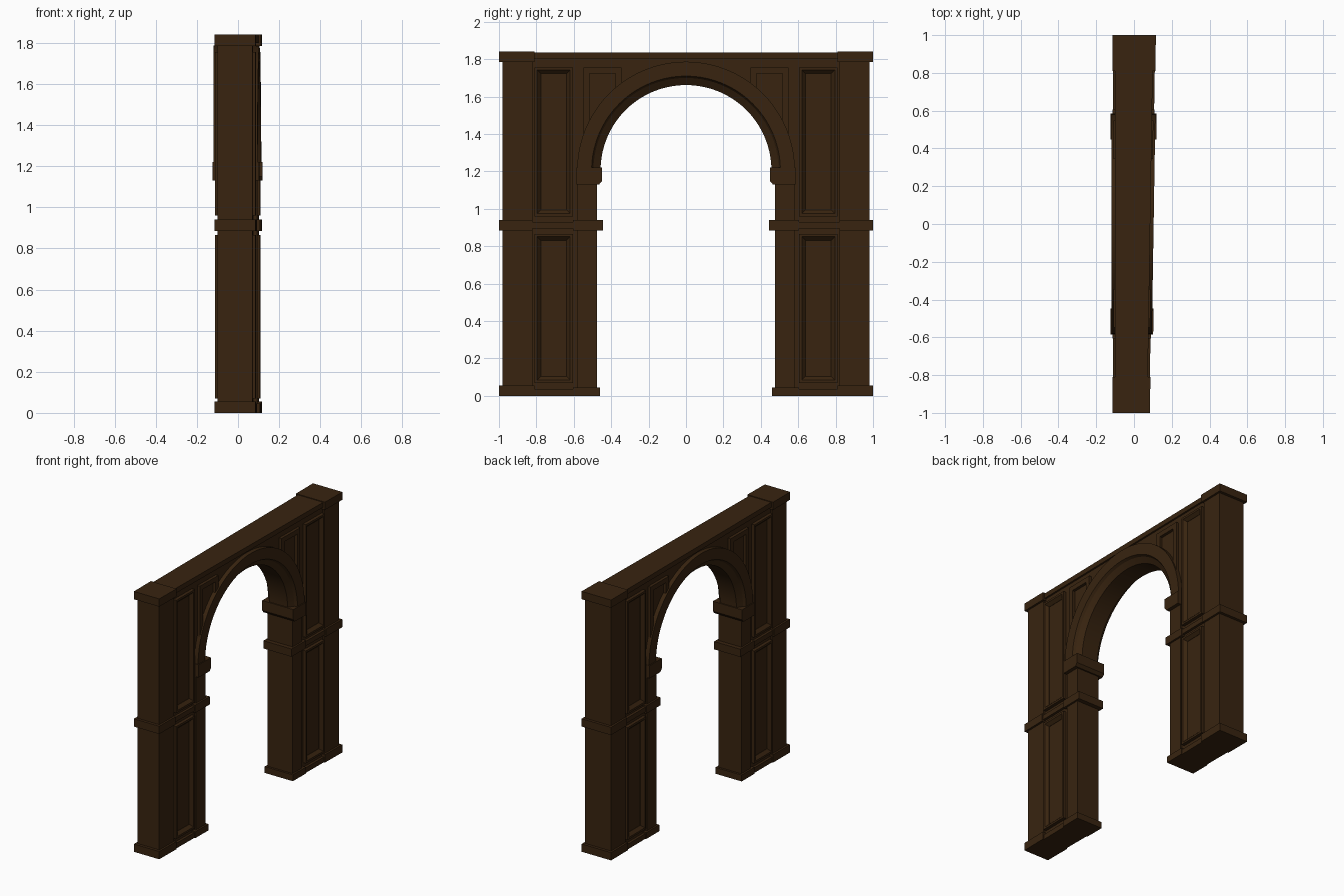
import bpy, bmesh, math

if "Cube" in bpy.data.objects:
    bpy.data.objects.remove(bpy.data.objects["Cube"])

wood = bpy.data.materials.new("dark brown wood")
wood.diffuse_color = (0.040, 0.0175, 0.005, 1)
wood.use_nodes = True
wood.node_tree.nodes["Principled BSDF"].inputs["Base Color"].default_value = wood.diffuse_color
ZC = 1.205  # arch centre height


def taper(x, y):
    # the +x face is slightly skewed along the width
    return x - 0.014 + 0.016 * y if x > 0.03 else x


def finish(name, bm, smooth=False):
    bmesh.ops.recalc_face_normals(bm, faces=bm.faces)
    me = bpy.data.meshes.new(name)
    bm.to_mesh(me)
    bm.free()
    me.materials.append(wood)
    ob = bpy.data.objects.new(name, me)
    bpy.context.collection.objects.link(ob)
    if smooth:
        bpy.ops.object.select_all(action='DESELECT')
        ob.select_set(True)
        bpy.context.view_layer.objects.active = ob
        bpy.ops.object.shade_smooth_by_angle(angle=math.radians(25))
    return ob


def prism(name, pts, x0, x1):
    # extrude a (y, z) outline through the depth
    bm = bmesh.new()
    a, b = [[bm.verts.new((taper(x, y), y, z)) for y, z in pts] for x in (x0, x1)]
    bm.faces.new(a)
    bm.faces.new(b)
    for i in range(len(pts)):
        j = (i + 1) % len(pts)
        bm.faces.new((a[i], a[j], b[j], b[i]))
    return finish(name, bm)


def box(name, s, y0, y1, z0, z1, h):
    prism(name, [(s * y0, z0), (s * y1, z0), (s * y1, z1), (s * y0, z1)], -h, h)


def frame(name, s, sx, y0, y1, z0, z1):
    # raised panel moulding: flat rim, then a slope into the recessed field
    bm = bmesh.new()
    rings = []
    for inset, x in ((0, 0.08), (0, 0.111), (0.014, 0.111), (0.034, 0.09), (0.034, 0.08)):
        cs = [(y0 + inset, z0 + inset), (y1 - inset, z0 + inset),
              (y1 - inset, z1 - inset), (y0 + inset, z1 - inset)]
        rings.append([bm.verts.new((taper(sx * x, s * y), s * y, z)) for y, z in cs])
    for k in range(5):
        p, q = rings[k], rings[(k + 1) % 5]
        for i in range(4):
            j = (i + 1) % 4
            bm.faces.new((p[i], p[j], q[j], q[i]))
    finish(name, bm)


# wall body with arched opening
arc = [(0.52 * math.cos(math.pi * i / 32), ZC + 0.52 * math.sin(math.pi * i / 32)) for i in range(33)]
prism("wall_body", [(0.9, 0.005), (0.9, 1.81), (-0.9, 1.81), (-0.9, 0.005), (-0.52, 0.005)]
      + arc[::-1] + [(0.52, 0.005)], -0.088, 0.088)
box("top_rail", 1, -0.85, 0.85, 1.80, 1.835, 0.1)

# arch moulding swept over a half circle
prof = [(.582, -.118), (.505, -.118), (.495, -.1), (.457, -.075),
        (.457, .075), (.495, .1), (.505, .118), (.582, .118)]
bm = bmesh.new()
N = 40
rows = []
for i in range(N + 1):
    t = math.pi * i / N
    rows.append([bm.verts.new((taper(x, r * math.cos(t)), r * math.cos(t), ZC + r * math.sin(t)))
                 for r, x in prof])
for p, q in zip(rows, rows[1:]):
    for i in range(8):
        j = (i + 1) % 8
        bm.faces.new((p[i], p[j], q[j], q[i]))
bm.faces.new(rows[0])
bm.faces.new(rows[-1])
finish("arch_moulding", bm, True)

for s, side in ((1, "right"), (-1, "left")):
    # outer pilaster with base, band and cap
    box(f"outer_pilaster_{side}", s, 0.82, 0.98, 0.01, 1.82, 0.1)
    box(f"outer_base_{side}", s, 0.81, 1.0, 0, 0.055, 0.114)
    box(f"outer_band_{side}", s, 0.82, 1.0, 0.885, 0.94, 0.114)
    box(f"outer_cap_{side}", s, 0.81, 1.0, 1.785, 1.84, 0.114)
    # inner pilaster with base, band and impost
    box(f"inner_pilaster_{side}", s, 0.475, 0.58, 0.01, 1.2, 0.1)
    box(f"inner_base_{side}", s, 0.46, 0.605, 0, 0.045, 0.113)
    box(f"inner_band_{side}", s, 0.445, 0.605, 0.885, 0.94, 0.113)
    prism(f"impost_{side}", [(s * y, z) for y, z in
          ((.585, 1.13), (.465, 1.13), (.448, 1.15), (.448, 1.22), (.585, 1.22))], -0.125, 0.125)
    # rails between the pilasters
    box(f"panel_base_{side}", s, 0.59, 0.83, 0, 0.036, 0.106)
    box(f"panel_band_{side}", s, 0.59, 0.83, 0.896, 0.93, 0.106)
    # panel mouldings on both faces
    for sx, face in ((1, "a"), (-1, "b")):
        frame(f"lower_panel_{side}_{face}", s, sx, 0.605, 0.81, 0.07, 0.865)
        frame(f"upper_panel_{side}_{face}", s, sx, 0.605, 0.81, 0.96, 1.757)
        # spandrel moulding runs down behind the arch
        pts = [(.345, 1.64), (.345, 1.757), (.548, 1.757), (.548, 1.36),
               (.516, 1.42), (.516, 1.723), (.378, 1.723), (.378, 1.62)]
        prism(f"spandrel_moulding_{side}_{face}", [(s * y, z) for y, z in pts], sx * 0.08, sx * 0.108)
